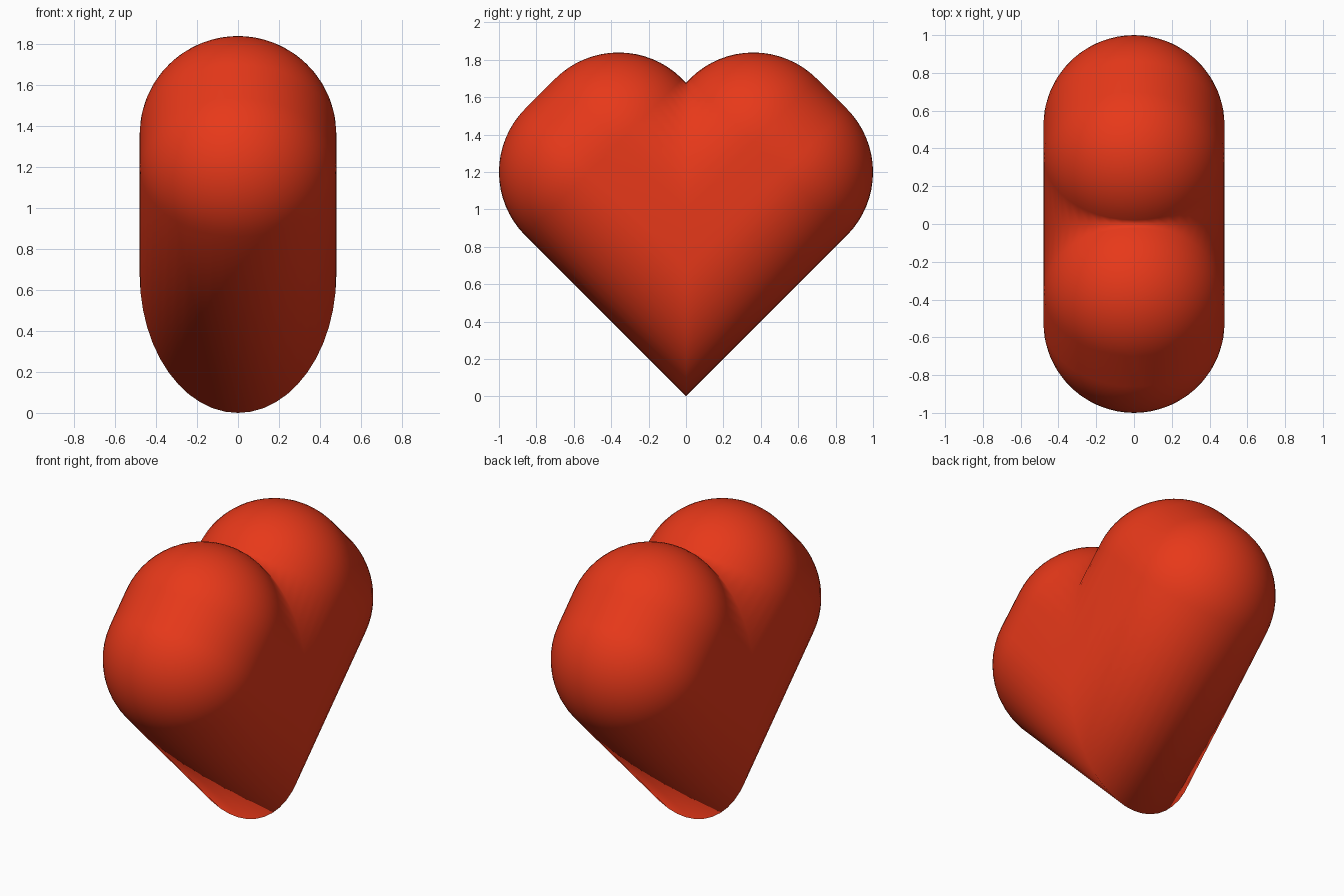
import bpy, bmesh
from math import sin, cos, pi, sqrt

if "Cube" in bpy.data.objects:
    bpy.data.objects.remove(bpy.data.objects["Cube"])

R = 0.48         # rounding radius (half thickness)
D = 0.113        # half of the flat stretch across each lobe
CY = 0.44        # lobe dome base centre
CZ = CY + (R + D) * sqrt(2)
N, RINGS = 24, 16
S = sqrt(0.5)


def stadium(r):
    """Two half circles of radius r, spread apart by 2*D: (across, x)."""
    pts = []
    for side in (1, -1):
        for i in range(N + 1):
            a = -pi / 2 + pi * i / N
            pts.append((side * (D + r * cos(a)), side * r * sin(a)))
    return pts


def place(u, x, w):
    """Lobe space to world: the lobe leans 45 degrees towards +y."""
    return (x, CY + S * (u + w), CZ + S * (w - u))


bm = bmesh.new()
rings = []

# straight body of the lobe, cut off at the middle plane
cut = []
for u, x in stadium(R):
    px, py, pz = place(u, x, 0)
    cut.append(bm.verts.new((px, 0, pz - py)))
rings.append(cut)

# rounded end of the lobe
for k in range(RINGS + 1):
    lat = pi / 2 * k / RINGS
    rings.append([bm.verts.new(place(u, x, R * sin(lat)))
                  for u, x in stadium(R * cos(lat))])

count = len(cut)
for lower, upper in zip(rings, rings[1:]):
    for i in range(count):
        j = (i + 1) % count
        bm.faces.new((lower[i], lower[j], upper[j], upper[i]))
bmesh.ops.remove_doubles(bm, verts=bm.verts, dist=1e-4)
bmesh.ops.recalc_face_normals(bm, faces=bm.faces)
# the open shell must face outwards
top = max(bm.faces, key=lambda f: f.calc_center_median().z)
if top.normal.z < 0:
    bmesh.ops.reverse_faces(bm, faces=bm.faces)
for f in bm.faces:
    f.smooth = True

mesh = bpy.data.meshes.new("heart")
bm.to_mesh(mesh)
bm.free()
heart = bpy.data.objects.new("heart", mesh)
bpy.context.collection.objects.link(heart)

# second lobe, welded along the seam
mirror = heart.modifiers.new("mirror", 'MIRROR')
mirror.use_axis = (False, True, False)
mirror.merge_threshold = 0.001

red = bpy.data.materials.new("red")
red.diffuse_color = (0.8, 0.04, 0.01, 1)
red.use_nodes = True
red.node_tree.nodes["Principled BSDF"].inputs["Base Color"].default_value = red.diffuse_color
mesh.materials.append(red)
